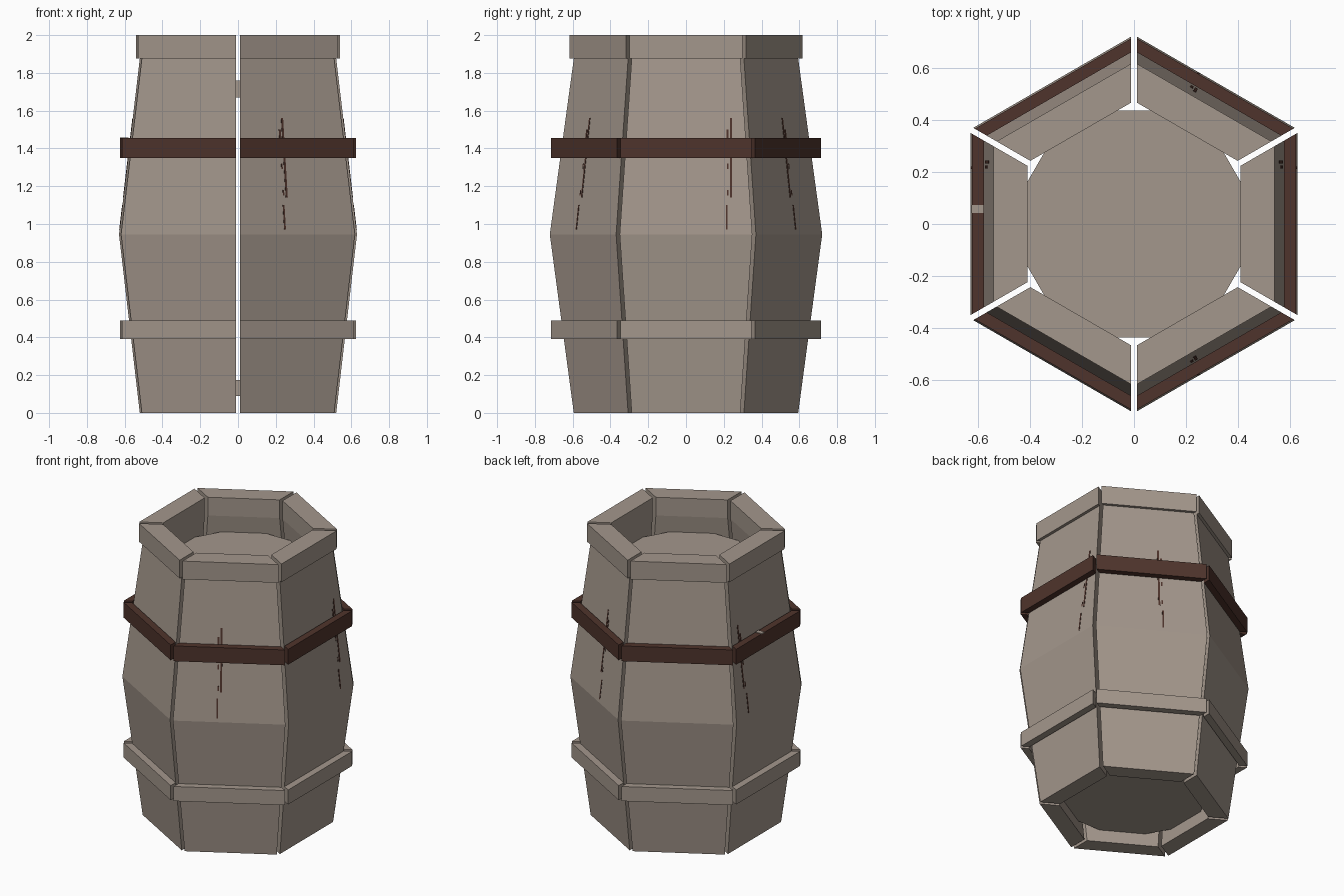
import bpy, bmesh, math
from mathutils import Matrix

if "Cube" in bpy.data.objects:
    bpy.data.objects.remove(bpy.data.objects["Cube"])

GAP = 0.011            # half the slot between neighbouring staves
T30 = math.tan(math.pi / 6)


def material(name, rgb):
    m = bpy.data.materials.new(name)
    m.diffuse_color = (*rgb, 1)
    m.use_nodes = True
    m.node_tree.nodes["Principled BSDF"].inputs["Base Color"].default_value = m.diffuse_color
    return m


wood = material("weathered_wood", (0.37, 0.31, 0.262))
rust = material("rusty_brown", (0.078, 0.034, 0.025))


def finish(bm, name, mat):
    bmesh.ops.recalc_face_normals(bm, faces=bm.faces)
    me = bpy.data.meshes.new(name)
    bm.to_mesh(me)
    bm.free()
    me.materials.append(mat)
    ob = bpy.data.objects.new(name, me)
    bpy.context.collection.objects.link(ob)
    return ob


def segment(name, profile, angle, mat):
    """Sweep an (apothem, z) profile across one hexagon side with mitred ends."""
    bm = bmesh.new()
    ends = []
    for s in (-1, 1):
        ends.append([bm.verts.new((a, s * (a * T30 - GAP / math.cos(math.pi / 6)), z))
                     for a, z in profile])
    n = len(profile)
    for i in range(n):
        j = (i + 1) % n
        bm.faces.new((ends[0][i], ends[0][j], ends[1][j], ends[1][i]))
    for e in ends:
        bm.faces.new(e)
    bm.transform(Matrix.Rotation(math.radians(angle), 4, 'Z'))
    finish(bm, name, mat)


def band(z0, z1):
    return [(0.578, z0), (0.624, z0), (0.624, z1), (0.578, z1)]


# Bulging staves with a thick rim block at the top
stave = [(0.52, 0), (0.63, 0.945), (0.52, 1.875), (0.54, 1.875), (0.54, 2),
         (0.41, 2), (0.41, 1.875), (0.52, 0.945), (0.41, 0)]
for k in range(6):
    segment(f"stave_{k}", stave, 60 * k, wood)
    segment(f"lower_hoop_{k}", band(0.39, 0.49), 60 * k, wood)
    segment(f"upper_hoop_{k}", band(1.35, 1.455), 60 * k, rust)

# Twelve-sided top and bottom lids
for name, z0, z1 in (("bottom_lid", 0.09, 0.175), ("top_lid", 1.67, 1.76)):
    bm = bmesh.new()
    bmesh.ops.create_cone(bm, cap_ends=True, segments=12, radius1=0.452,
                          radius2=0.452, depth=z1 - z0)
    bm.transform(Matrix.Translation((0, 0, (z0 + z1) / 2))
                 @ Matrix.Rotation(math.radians(15), 4, 'Z'))
    finish(bm, name, wood)


def plate(bm, a0, a1, t, w, z0, z1, h, angle):
    """Thin box following the stave slope; h is its depth."""
    vs = [bm.verts.new((a + d, t + s * w / 2, z)) for a, z in ((a0, z0), (a1, z1))
          for d, s in ((-h, -1), (h, -1), (h, 1), (-h, 1))]
    for i in range(4):
        j = (i + 1) % 4
        bm.faces.new((vs[i], vs[j], vs[4 + j], vs[4 + i]))
    bm.faces.new(vs[:4])
    bm.faces.new(vs[4:])
    bmesh.ops.transform(bm, verts=vs, matrix=Matrix.Rotation(math.radians(angle), 4, 'Z'))


# Broken rust streaks on four staves: (sideways offset, width, z from, z to)
streaks = [(0, 0.012, 1.44, 1.56), (-0.018, 0.012, 1.44, 1.50), (0, 0.012, 1.14, 1.36),
           (-0.018, 0.008, 1.15, 1.18), (-0.018, 0.008, 1.29, 1.32),
           (-0.022, 0.01, 0.97, 1.10)]
for angle, t, s in ((0, 0.238, 1), (180, -0.238, -1), (-60, -0.053, 1), (60, 0.053, -1)):
    bm = bmesh.new()
    for off, w, z0, z1 in streaks:
        a0, a1 = (0.63 - 0.11 * (z - 0.945) / 0.93 for z in (z0, z1))
        plate(bm, a0, a1, t + s * off, w, z0, z1, 0.002, angle)
    finish(bm, f"rust_streak_{angle % 360}", rust)

# Small worn patch on top of the left hoop
bm = bmesh.new()
plate(bm, 0.602, 0.602, -0.058, 0.032, 1.452, 1.459, 0.023, 180)
finish(bm, "worn_patch", wood)
